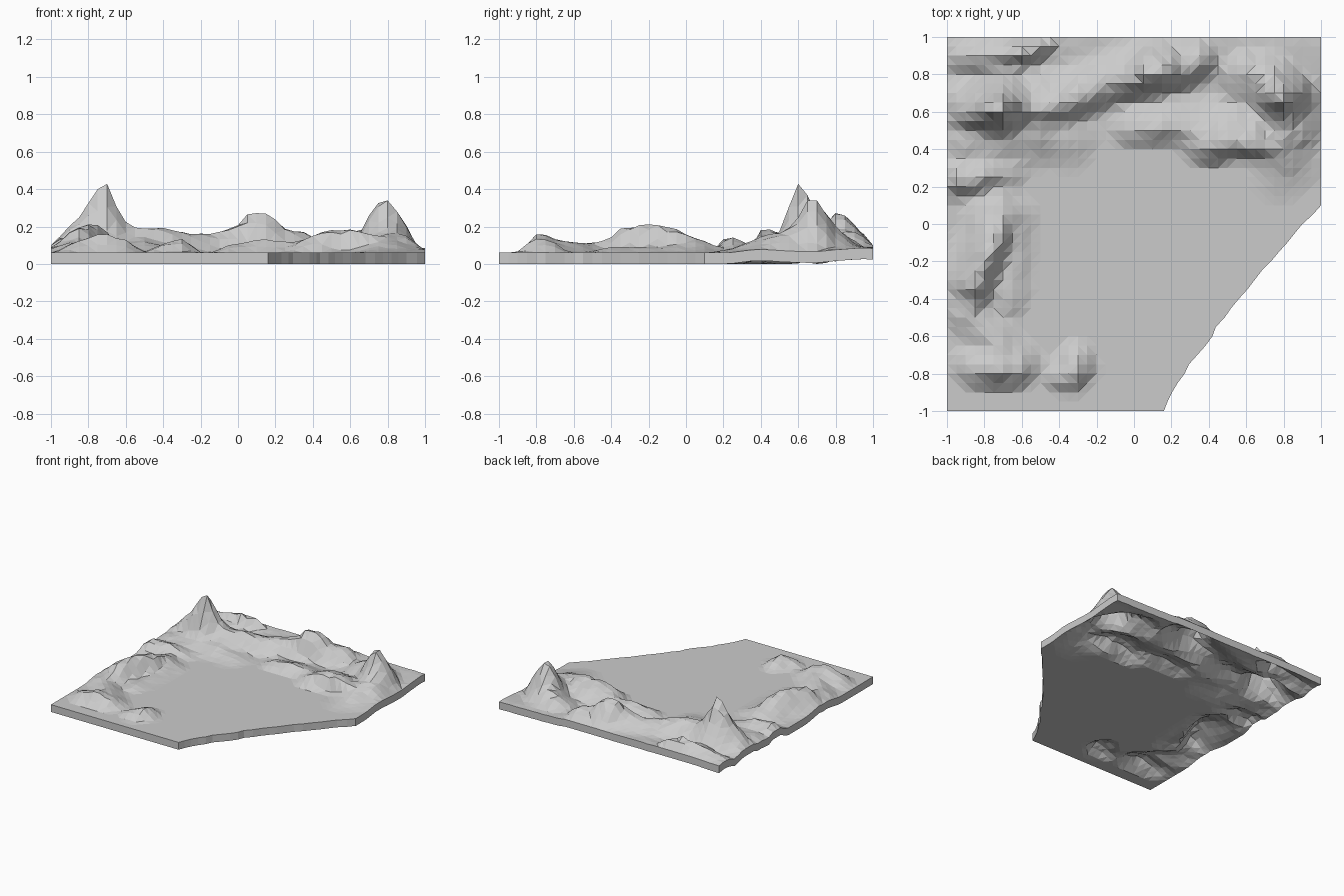
import bpy, bmesh
from mathutils import Vector, noise

if "Cube" in bpy.data.objects:
    bpy.data.objects.remove(bpy.data.objects["Cube"])

N = 40            # grid cells per side
THICK = 0.06      # slab thickness

# Ridges: (width left of travel, width right of travel, [(x, y, height), ...])
back_range = [
    (0.24, 0.17, [(-0.76, 0.61, .34), (-0.71, 0.61, .40)]),
    (0.28, 0.14, [(-1, .6, .05), (-.85, .58, .14), (-.55, .61, .13), (-.4, .62, .13), (-.25, .69, .10),
                  (-.15, .75, .10), (0, .77, .14), (.08, .79, .20), (.14, .8, .21), (.22, .82, .14),
                  (.32, .85, .12), (.38, .86, .05)]),
    (0.20, 0.10, [(-.95, .88, .06), (-.75, .88, .10), (-.6, .9, .13), (-.5, .95, .09)]),
    (0.16, 0.20, [(.76, .68, .28), (.80, .69, .34)]),
    (0.20, 0.25, [(.62, .81, .10), (.75, .76, .15), (.82, .66, .18), (.85, .5, .10), (.8, .38, .06)]),
]
side_hills = [
    (0.30, 0.10, [(.44, .41, .10), (.5, .43, .13), (.62, .42, .12), (.74, .4, .09)]),
    (0.20, 0.10, [(0, .49, .05), (.15, .5, .07), (.31, .5, .05)]),
    (0.20, 0.22, [(-.9, .45, .05), (-.5, .5, .06), (-.38, .47, .04)]),
    (0.20, 0.10, [(-.95, .22, .08), (-.8, .24, .08), (-.7, .25, .04)]),
    (0.11, 0.25, [(-.7, .04, .08), (-.73, -.08, .14), (-.77, -.2, .15), (-.82, -.32, .14), (-.86, -.42, .06)]),
    (0.12, 0.14, [(-.62, .05, .03), (-.66, -.4, .03)]),
    (0.25, 0.10, [(-.82, -.80, .07), (-.74, -.8, .10), (-.65, -.8, .08)]),
    (0.16, 0.16, [(-.88, -.5, .05), (-.72, -.65, .06)]),
    (0.16, 0.10, [(-.38, -.82, .05), (-.31, -.8, .075), (-.29, -.74, .06)]),
    (0.20, 0.20, [(.78, .28, .02), (.95, .4, .02)]),
    (0.35, 0.35, [(-1, 1, .03), (-.3, 1, .04), (.4, 1, .03), (1, .95, .025)]),
]
# Broken diagonal edge, as (y, x limit)
cut = [(-1, .16), (-.9, .20), (-.8, .27), (-.74, .30), (-.62, .41), (-.55, .44),
       (-.35, .60), (-.18, .75), (-.01, .89), (.09, 1), (1.01, 1)]


def ridge_height(x, y, wl, wr, pts):
    best = 0.0
    p = Vector((x, y))
    for a, b in zip(pts, pts[1:]):
        a2, b2 = Vector(a[:2]), Vector(b[:2])
        d = b2 - a2
        t = max(0, min(1, (p - a2).dot(d) / d.length_squared))
        off = p - a2 - d * t
        dist = off.length
        if dist > 1e-6:      # blend the two side widths by direction
            k = (d.x * off.y - d.y * off.x) / (d.length * dist)
            w = wr + (wl - wr) * (k + 1) / 2
        else:
            w = wl
        s = max(0, 1 - dist / w)
        h = a[2] + (b[2] - a[2]) * t
        shape = s ** 1.3 if h > .24 else s * s * (3 - 2 * s)
        best = max(best, h * shape)
    return best


def height(x, y):
    # warp the position a little for craggy outlines
    wx = x + .015 * noise.noise((x * 8, y * 8, 1.3))
    wy = y + .015 * noise.noise((x * 8, y * 8, 5.7))
    h = sum(ridge_height(wx, wy, *r) ** 3 for r in back_range + side_hills) ** (1 / 3)
    if h < .22:
        h *= 1 + .15 * noise.noise((x * 9, y * 9, 3.1)) + .1 * noise.noise((x * 21, y * 21, 8.2))
    # the hills run out low at the border
    border = min(x + 1, 1 - x, 1 - y)
    h = min(h, .04 + 1.2 * max(0, border))
    return h if h > .002 else 0.0


def x_limit(y):
    for (y0, x0), (y1, x1) in zip(cut, cut[1:]):
        if y <= y1:
            x = x0 + (x1 - x0) * max(0, y - y0) / (y1 - y0)
            return x + (.012 * noise.noise((y * 17, 0.4, 0)) if -.99 < y < .05 else 0)
    return 1.0


# Terrain sheet, squeezed up to the diagonal edge
bm = bmesh.new()
bmesh.ops.create_grid(bm, x_segments=N, y_segments=N, size=1)
for v in bm.verts:
    v.co.x = min(v.co.x, x_limit(v.co.y))
    v.co.z = height(v.co.x, v.co.y)
bmesh.ops.remove_doubles(bm, verts=bm.verts, dist=.0005)
bmesh.ops.triangulate(bm, faces=bm.faces[:], quad_method='SHORT_EDGE')

# Thicken downwards so the underside follows the hills
top = bmesh.ops.extrude_face_region(bm, geom=bm.faces[:], use_keep_orig=True)["geom"]
bmesh.ops.translate(bm, vec=(0, 0, THICK), verts=[g for g in top if isinstance(g, bmesh.types.BMVert)])
bmesh.ops.recalc_face_normals(bm, faces=bm.faces)
mesh = bpy.data.meshes.new("mountain_terrain")
bm.to_mesh(mesh)
bm.free()
obj = bpy.data.objects.new("mountain_terrain", mesh)
bpy.context.collection.objects.link(obj)
